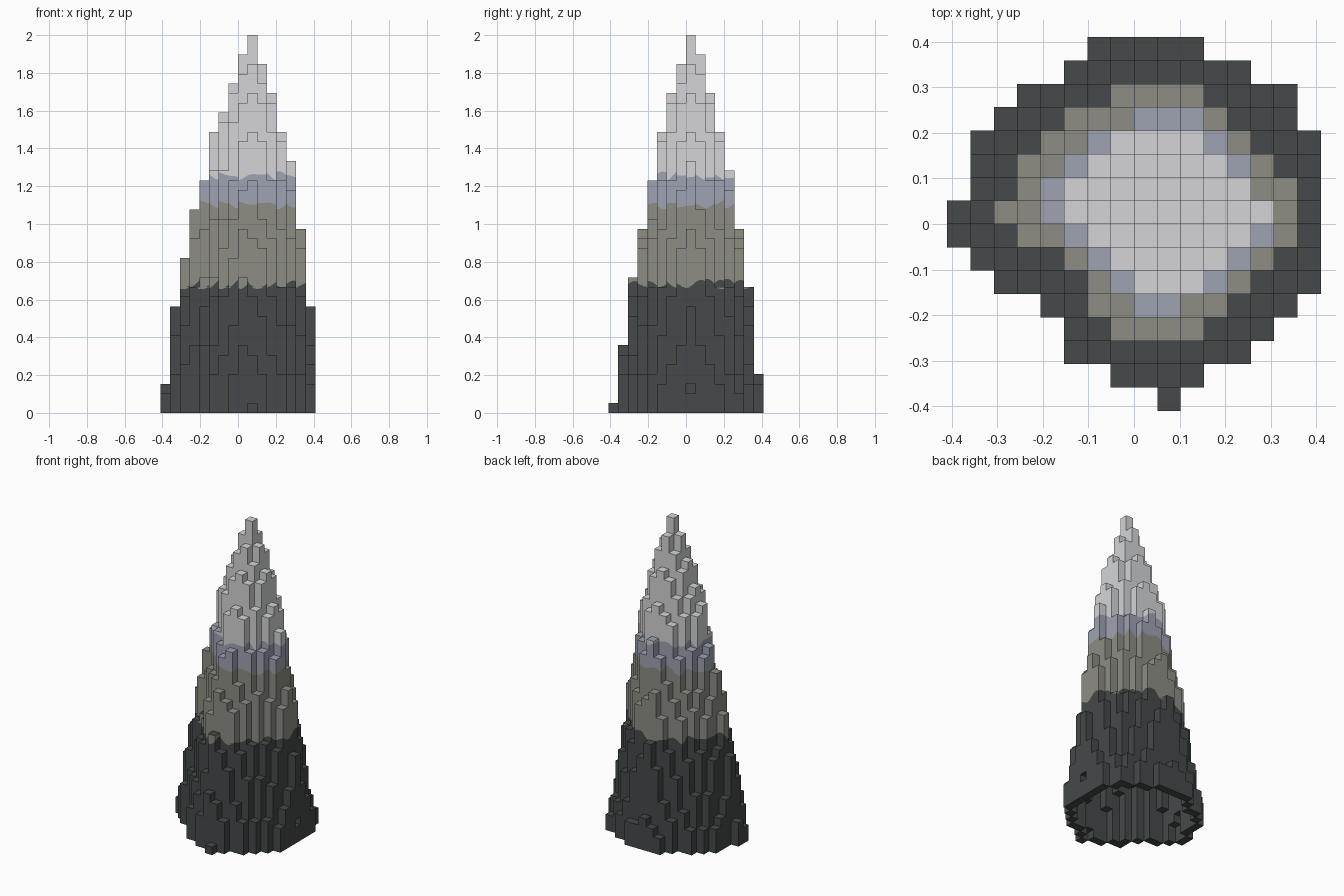
import bpy, bmesh, math

if "Cube" in bpy.data.objects:
    bpy.data.objects.remove(bpy.data.objects["Cube"])

N = 16                      # cells across
LAYERS = 39                 # cells high
C = 2.0 / LAYERS            # cell size
HALF = N * C / 2
CX, CY = 9, 8               # summit cell
P = 1.7                     # roundness of the slope in plan

# Skyline heights in cells, by column (x) and by row (y)
SKY_X = [3, 11, 16, 21, 24, 29, 31, 34, 37, 39, 36, 33, 29, 26, 19, 11]
SKY_Y = [1, 7, 14, 19, 24, 29, 33, 36, 39, 37, 33, 29, 25, 19, 13, 4]


def outline(first_row, spans):
    return {(i, first_row + r) for r, (a, b) in enumerate(spans) for i in range(a, b + 1)}


# Plan outlines: first and last column for each row
BASE = outline(0, [(9, 9), (7, 10), (5, 12), (5, 13), (4, 14), (2, 15), (1, 15), (0, 15),
                   (0, 15), (1, 15), (1, 15), (1, 15), (2, 14), (3, 14), (5, 12), (6, 10)])
MIDDLE = outline(3, [(7, 10), (6, 11), (6, 12), (5, 13), (3, 14), (2, 14),
                     (3, 14), (3, 13), (4, 12), (5, 11), (7, 10)])
UPPER = outline(4, [(8, 9), (7, 11), (6, 12), (5, 13), (4, 13), (4, 12), (5, 12), (6, 11), (8, 10)])
SUMMIT = outline(5, [(8, 10), (7, 11), (6, 12), (5, 13), (5, 12), (6, 11), (7, 10)])
# (outer outline, inner outline, height at outer edge, height at inner edge)
BANDS = [(SUMMIT, {(CX, CY)}, 26, 39), (UPPER, SUMMIT, 22, 25),
         (MIDDLE, UPPER, 15, 21), (BASE, MIDDLE, 1, 14)]
GRID = {(i, j) for i in range(-1, N + 1) for j in range(-1, N + 1)}


def nearest(cell, cells):
    return min(math.dist(cell, c) for c in cells)


def profile(sky, start, sign, d):
    """Skyline height at distance d from the summit, falling off past the edge."""
    line = sky[start:] if sign > 0 else sky[start::-1]
    line = line + [max(line[-1] - 7, 0), 0, 0, 0, 0]
    k = int(d)
    return line[k] + (line[k + 1] - line[k]) * (d - k)


def column_height(i, j):
    if (i, j) not in BASE:
        return 0
    if j == CY:
        return SKY_X[i]
    if i == (8 if j <= 3 or j >= 13 else CX):
        return SKY_Y[j]
    dx, dy = i - CX, j - CY
    wx, wy = abs(dx) ** P, abs(dy) ** P
    d = (wx + wy) ** (1 / P)
    radial = (wx * profile(SKY_X, CX, dx, d) + wy * profile(SKY_Y, CY, dy, d)) / (wx + wy)
    for outer, inner, lo, hi in BANDS:
        if (i, j) in outer:
            d_out, d_in = nearest((i, j), GRID - outer) - 0.8, nearest((i, j), inner) - 0.5
            between = lo + (hi - lo) * d_out / (d_out + d_in)
            h = radial if lo == 26 else 0.4 * radial + 0.6 * between
            return min(max(round(h), lo), hi, SKY_X[i], SKY_Y[j])


# Solid stack of cells, then hollowed to a one-cell shell
solid = {(i, j, k) for i in range(N) for j in range(N) for k in range(column_height(i, j))}
SIDES = [(1, 0), (0, 1), (-1, 0), (0, -1)]


def exposed(c):
    i, j, k = c
    return (i, j, k + 1) not in solid or any((i + a, j + b, k) not in solid for a, b in SIDES)


shell = {c for c in solid if exposed(c)}
shell.discard((15, 8, 2))   # small hole in the right wall


# Wavy colour bands
def band_edges(x, y):
    w = math.sin(x * 31 + 1) * math.cos(y * 29 + 0.5) + 0.45 * math.sin((x + y) * 47)
    w = max(-1, min(1, w))
    return [0.682 + 0.027 * w, 1.105 + 0.025 * w, 1.255 + 0.025 * w]


bm = bmesh.new()


def poly(pts, mat):
    f = bm.faces.new([bm.verts.new(p) for p in pts])
    f.material_index = mat


def side_face(p, q, z0, z1):
    """Upright face from p to q, split where a wavy band edge crosses it."""
    ep, eq = band_edges(*p), band_edges(*q)
    if not any(min(a, b) < z1 and max(a, b) > z0 for a, b in zip(ep, eq)):
        mat = sum((z0 + z1) / 2 > e for e in ep)
        poly([(*p, z0), (*q, z0), (*q, z1), (*p, z1)], mat)
        return
    cuts_p = [z0] + [min(max(e, z0), z1) for e in ep] + [z1]
    cuts_q = [z0] + [min(max(e, z0), z1) for e in eq] + [z1]
    for m in range(4):
        a0, a1, b0, b1 = cuts_p[m], cuts_p[m + 1], cuts_q[m], cuts_q[m + 1]
        ring = [(*p, a0), (*q, b0)]
        if b1 - b0 > 1e-4:
            ring.append((*q, b1))
        if a1 - a0 > 1e-4:
            ring.append((*p, a1))
        if len(ring) > 2:
            poly(ring, m)


for i, j, k in shell:
    x0, y0, z0 = i * C - HALF, j * C - HALF, k * C
    x1, y1, z1 = x0 + C, y0 + C, z0 + C
    corners = [(x1, y0), (x1, y1), (x0, y1), (x0, y0)]
    # side walls
    for s, (a, b) in enumerate(SIDES):
        if (i + a, j + b, k) in shell:
            continue
        p, q = corners[s], corners[(s + 1) % 4]
        n = 3 if k in (12, 13, 21, 22, 23, 24, 25) else 1
        step = [(p[0] + (q[0] - p[0]) * t / n, p[1] + (q[1] - p[1]) * t / n) for t in range(n + 1)]
        for t in range(n):
            side_face(step[t], step[t + 1], z0, z1)
    # tops and undersides
    mat = sum(k + 1 > lim for lim in (14, 21, 25))
    if (i, j, k + 1) not in shell:
        poly([(x0, y0, z1), (x1, y0, z1), (x1, y1, z1), (x0, y1, z1)], mat)
    if (i, j, k - 1) not in shell:
        poly([(x0, y1, z0), (x1, y1, z0), (x1, y0, z0), (x0, y0, z0)], mat)

bmesh.ops.remove_doubles(bm, verts=bm.verts, dist=1e-5)
mesh = bpy.data.meshes.new("stepped_peak")
bm.to_mesh(mesh)
bm.free()

for name, rgb in [("dark_rock", (0.060, 0.067, 0.067)), ("olive_grey_rock", (0.270, 0.268, 0.235)),
                  ("blue_grey_rock", (0.345, 0.370, 0.445)), ("pale_grey_summit", (0.660, 0.668, 0.680))]:
    mat = bpy.data.materials.new(name)
    mat.diffuse_color = (*rgb, 1)
    mat.use_nodes = True
    mat.node_tree.nodes["Principled BSDF"].inputs["Base Color"].default_value = mat.diffuse_color
    mesh.materials.append(mat)

peak = bpy.data.objects.new("stepped_peak", mesh)
bpy.context.collection.objects.link(peak)
